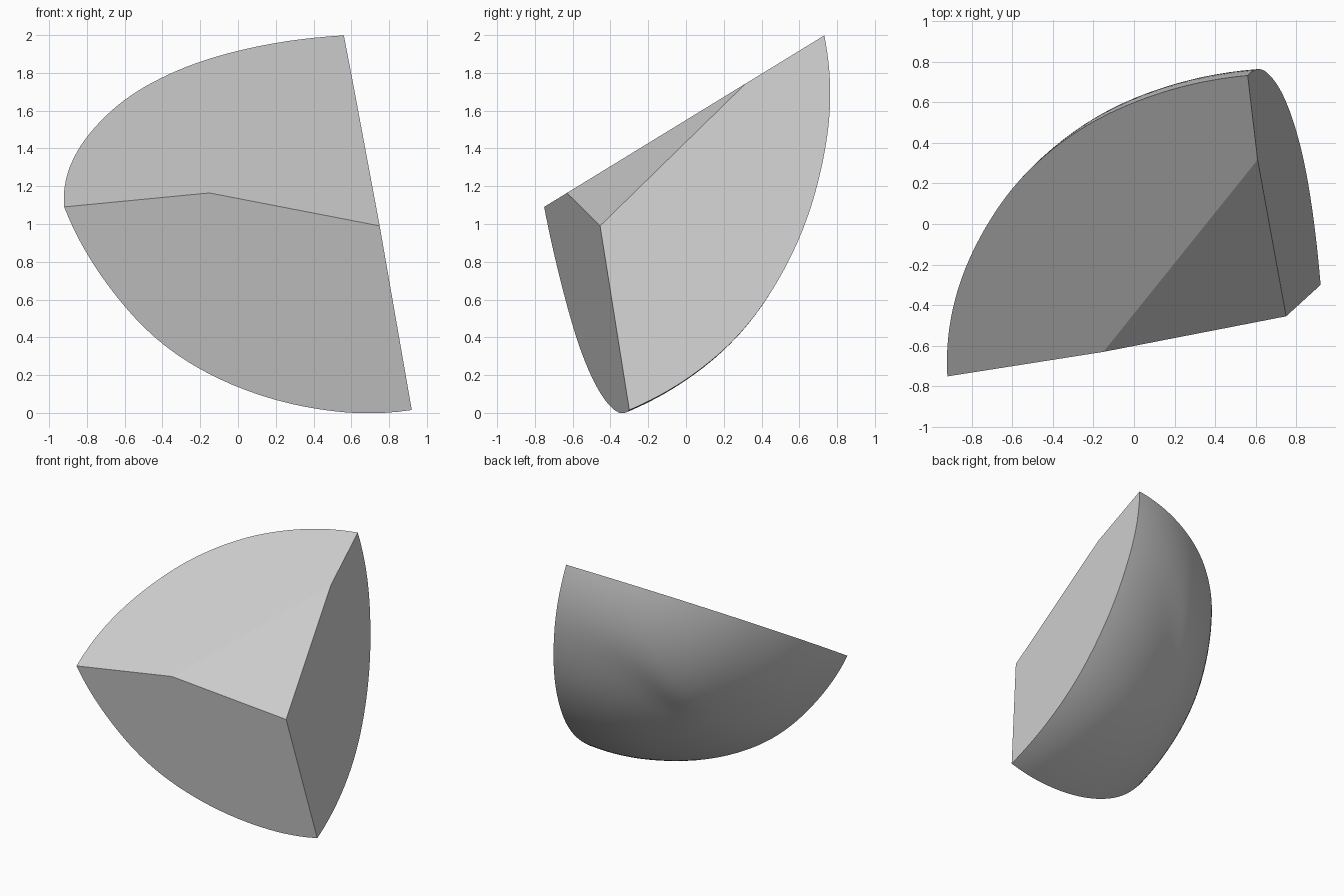
import bpy, bmesh, math
from mathutils import Vector as V

if "Cube" in bpy.data.objects:
    bpy.data.objects.remove(bpy.data.objects["Cube"])

# Outer corners, inner corner and the two chamfer points
A, B, C = V((-.925, -.752, 1.09)), V((.56, .735, 2.0)), V((.92, -.30, .015))
D, P, Q = V((.75, -.455, .99)), V((-.16, -.63, 1.168)), V((.607, .33, 1.757))
INSIDE = V((0, 0, .9))

# Almost spherical back: centre plus points that it passes through
CENTRE = V((.77, -1.01, 1.655))
SURFACE = [A, B, C] + [V(p) for p in (
    (-.84, -.242, 1.4), (-.4, .37, 1.78), (.2, .674, 1.96),
    (-.72, -.67, .73), (-.35, -.555, .32), (0, -.473, .14), (.3, -.41, .045),
    (.61, .755, 1.75), (.705, .69, 1.2), (.777, .54, .8), (.85, .24, .37),
    (.89, -.04, .15))]
SAMPLES = [((p - CENTRE).normalized(), (p - CENTRE).length) for p in SURFACE]


def radius(d):
    """Smooth blend of the measured radii around direction d."""
    w = [math.exp(-(d.angle(s) / .22) ** 2) + 1e-6 for s, _ in SAMPLES]
    return sum(a * r for a, (_, r) in zip(w, SAMPLES)) / sum(w)


def cut(bm, a, b, c):
    """Slice along the plane a-b-c, keep the inner side and cap it."""
    n = (b - a).cross(c - a).normalized()
    if n.dot(INSIDE - a) > 0:
        n = -n
    res = bmesh.ops.bisect_plane(
        bm, geom=bm.verts[:] + bm.edges[:] + bm.faces[:], dist=1e-6,
        plane_co=a, plane_no=n, clear_outer=True)
    edges = [e for e in res["geom_cut"]
             if isinstance(e, bmesh.types.BMEdge) and e.is_boundary]
    bmesh.ops.contextual_create(bm, geom=edges)


# Rounded body
bm = bmesh.new()
bmesh.ops.create_icosphere(bm, subdivisions=6, radius=1)
for v in bm.verts:
    d = v.co.normalized()
    v.co = CENTRE + d * radius(d)

# Front, right, top and chamfer planes
cut(bm, A, D, C)
cut(bm, B, D, C)
cut(bm, A, B, A + V((1, 0, 0)))
cut(bm, P, Q, D)
bmesh.ops.recalc_face_normals(bm, faces=bm.faces[:])

mesh = bpy.data.meshes.new("rounded_wedge")
bm.to_mesh(mesh)
bm.free()
obj = bpy.data.objects.new("rounded_wedge", mesh)
bpy.context.collection.objects.link(obj)
bpy.context.view_layer.objects.active = obj
obj.select_set(True)
bpy.ops.object.shade_smooth_by_angle(angle=math.radians(15))
